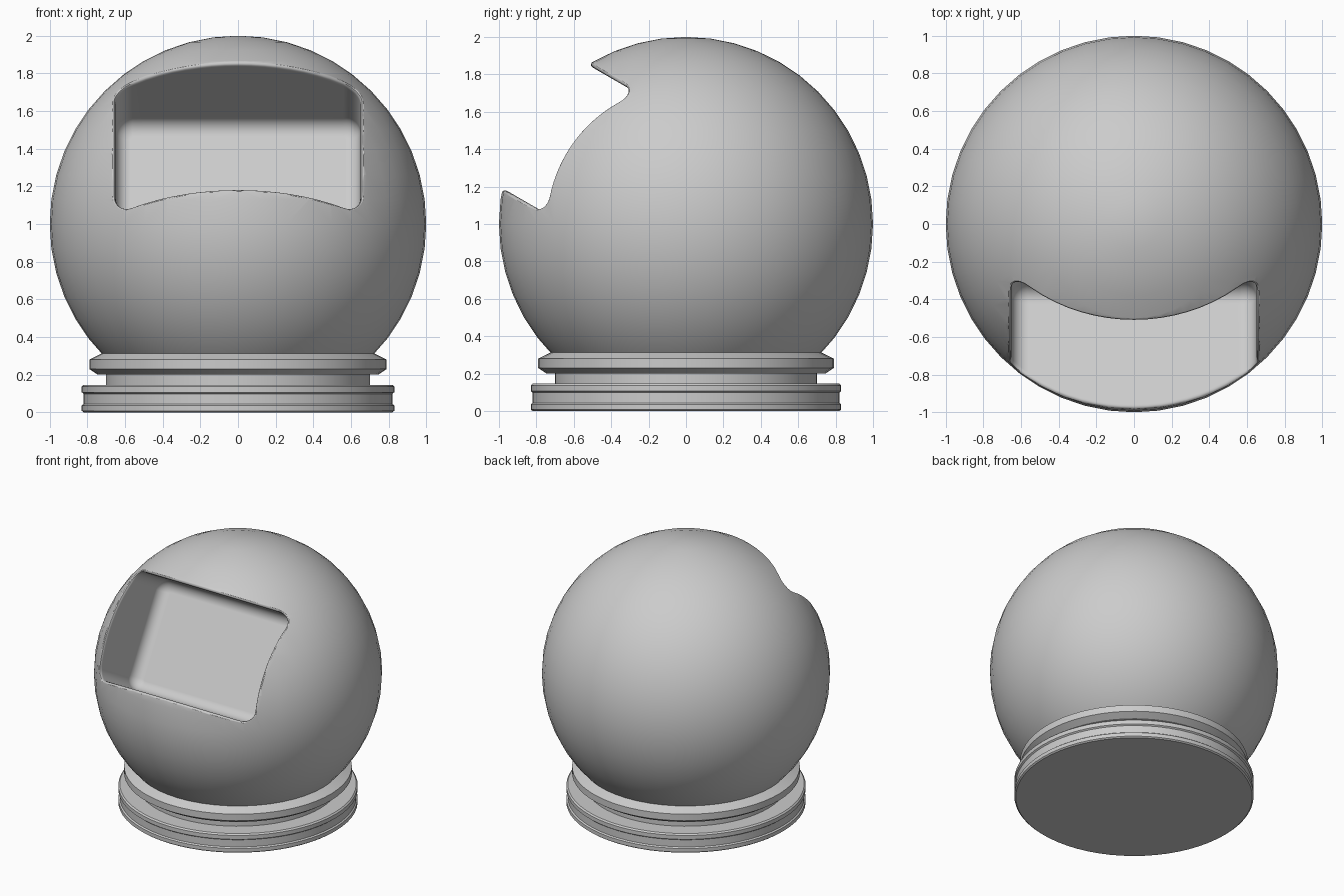
import bpy, bmesh
from math import sin, cos, pi, radians, sqrt
from mathutils import Vector

if "Cube" in bpy.data.objects:
    bpy.data.objects.remove(bpy.data.objects["Cube"])


def bridge_rings(name, rings):
    """Closed mesh from equal-length rings of points, capped at both ends."""
    bm = bmesh.new()
    loops = [[bm.verts.new(p) for p in ring] for ring in rings]
    n = len(loops[0])
    for a, b in zip(loops, loops[1:]):
        for i in range(n):
            j = (i + 1) % n
            bm.faces.new((a[i], a[j], b[j], b[i]))
    bm.faces.new(loops[0])
    bm.faces.new(loops[-1])
    return finish(name, bm)


def finish(name, bm):
    bmesh.ops.recalc_face_normals(bm, faces=bm.faces)
    mesh = bpy.data.meshes.new(name)
    bm.to_mesh(mesh)
    bm.free()
    obj = bpy.data.objects.new(name, mesh)
    bpy.context.collection.objects.link(obj)
    return obj


def activate(obj):
    bpy.ops.object.select_all(action='DESELECT')
    obj.select_set(True)
    bpy.context.view_layer.objects.active = obj


def smooth(obj, angle):
    activate(obj)
    bpy.ops.object.shade_smooth_by_angle(angle=radians(angle))


# Globe body, trimmed flat where it sits hidden inside the base
bm = bmesh.new()
bmesh.ops.create_uvsphere(bm, u_segments=48, v_segments=24, radius=1)
bmesh.ops.translate(bm, verts=bm.verts, vec=(0, 0, 1))
bmesh.ops.bisect_plane(bm, geom=bm.verts[:] + bm.edges[:] + bm.faces[:],
                       plane_co=(0, 0, 0.22), plane_no=(0, 0, -1), clear_outer=True)
bmesh.ops.holes_fill(bm, edges=[e for e in bm.edges if e.is_boundary])
globe = finish("globe_body", bm)

# Window cutter: rounded rectangle tilted 30 degrees up, filleted floor, softened lip
CENTRE = Vector((0, 0, 1))
OUT = Vector((0, -cos(pi / 6), sin(pi / 6)))
UP = Vector((0, sin(pi / 6), cos(pi / 6)))
HALF_W, LOW, HIGH, CORNER = 0.65, -0.325, 0.475, 0.09
FLOOR, FILLET = 0.23, 0.08


def outline(offset):
    cx, r, pts = HALF_W - CORNER, CORNER + offset, []
    corners = [(cx, HIGH - CORNER), (-cx, HIGH - CORNER),
               (-cx, LOW + CORNER), (cx, LOW + CORNER)]
    for k, (x, u) in enumerate(corners):
        for i in range(9):
            a = pi / 2 * (k + i / 8)
            pts.append((x + r * cos(a), u + r * sin(a)))
        x2, u2 = corners[(k + 1) % 4]
        a = pi / 2 * (k + 1)
        for i in range(1, 16):
            t = i / 16
            pts.append((x + (x2 - x) * t + r * cos(a), u + (u2 - u) * t + r * sin(a)))
    return pts


def ring(offset, depth=None, radius=None):
    pts = []
    for x, u in outline(offset):
        d = depth if radius is None else sqrt(radius ** 2 - x * x - u * u)
        pts.append(CENTRE + Vector((x, 0, 0)) + UP * u + OUT * d)
    return pts


rings = []
for i in range(7):
    t = pi / 2 * (1 - i / 6)
    rings.append(ring(-FILLET * (1 - cos(t)), depth=FLOOR + FILLET * (1 - sin(t))))
for offset, radius in [(0, 0.972), (0.003, 0.984), (0.008, 0.992), (0.016, 0.997), (0.05, 1.02)]:
    rings.append(ring(offset, radius=radius))
rings.append(ring(0.05, depth=1.3))
cutter = bridge_rings("window_cutter", rings)
cutter.hide_render = True

# Carve the window recess
cut = globe.modifiers.new("window", 'BOOLEAN')
cut.operation, cut.solver, cut.object = 'DIFFERENCE', 'EXACT', cutter
activate(globe)
bpy.ops.object.modifier_apply(modifier=cut.name)
bpy.data.objects.remove(cutter)
smooth(globe, 45)
globe.modifiers.new("clean_shading", 'WEIGHTED_NORMAL').keep_sharp = True


# Turned base parts: (radius, height) profiles
def lathe(name, profile, sides=64):
    obj = bridge_rings(name, [[Vector((r * cos(2 * pi * i / sides), r * sin(2 * pi * i / sides), z))
                               for i in range(sides)] for r, z in profile])
    smooth(obj, 25)
    return obj


lathe("base_plinth", [(0.82, 0), (0.83, 0.008), (0.83, 0.036), (0.82, 0.044),
                      (0.82, 0.098), (0.83, 0.106), (0.83, 0.136), (0.82, 0.146)])
lathe("base_neck", [(0.70, 0.13), (0.70, 0.22)])
lathe("collar", [(0.70, 0.20), (0.745, 0.20), (0.79, 0.23), (0.79, 0.28), (0.725, 0.312), (0.66, 0.312)])
